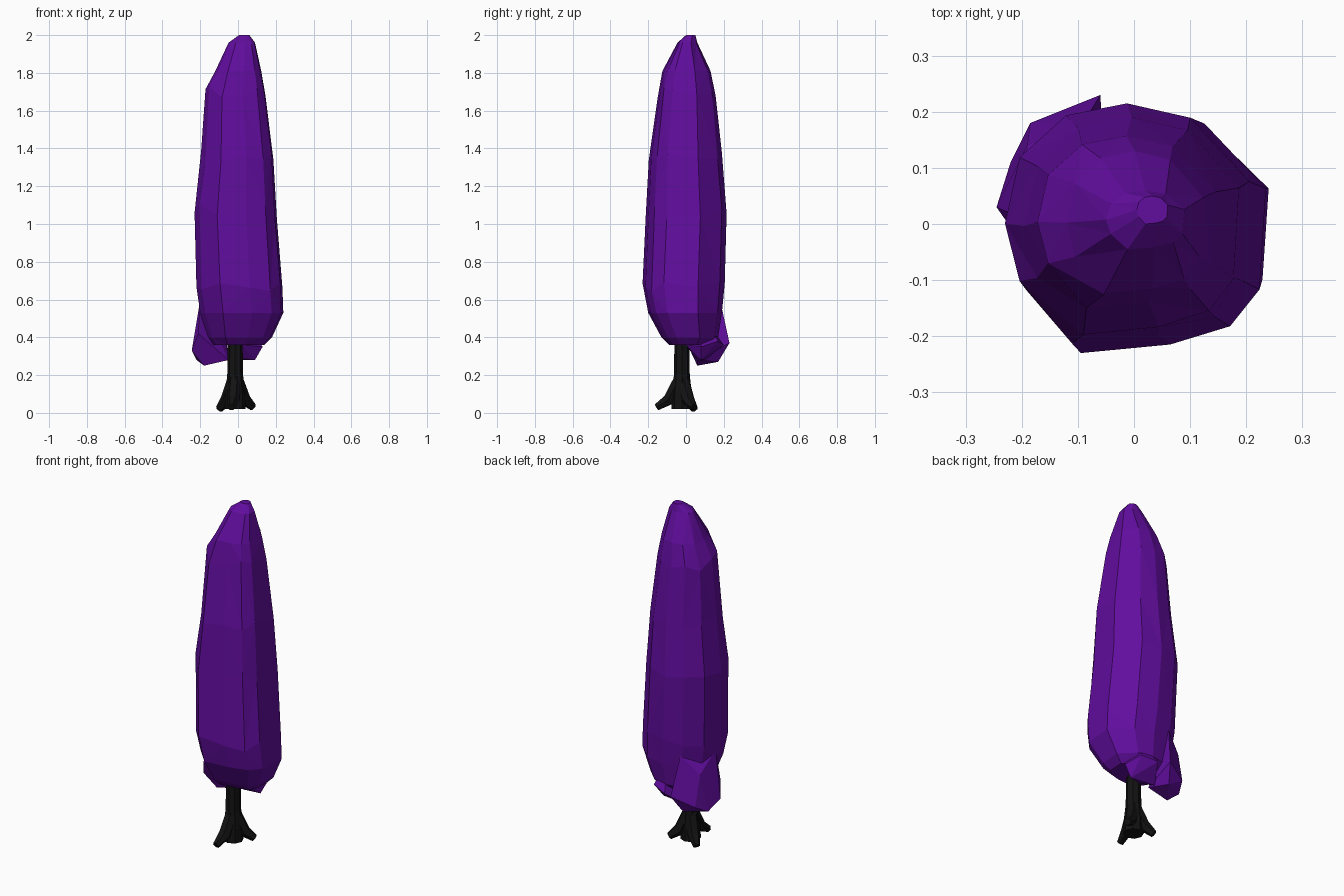
import bpy, bmesh, math, random
from mathutils import Vector

random.seed(4)
cube = bpy.data.objects.get("Cube")
if cube:
    bpy.data.objects.remove(cube)


def material(name, rgb):
    m = bpy.data.materials.new(name)
    m.use_nodes = True
    m.diffuse_color = (*rgb, 1)
    bsdf = next(n for n in m.node_tree.nodes if n.type == 'BSDF_PRINCIPLED')
    bsdf.inputs["Base Color"].default_value = (*rgb, 1)
    return m


purple = material("purple foliage", (0.12, 0.004, 0.34))
bark = material("black bark", (0.006, 0.006, 0.006))


def finish(name, bm, mat):
    bmesh.ops.recalc_face_normals(bm, faces=bm.faces)
    mesh = bpy.data.meshes.new(name)
    bm.to_mesh(mesh)
    bm.free()
    mesh.materials.append(mat)
    obj = bpy.data.objects.new(name, mesh)
    bpy.context.collection.objects.link(obj)
    return obj


def loft(name, rings, mat):
    """Skin a list of equal-length point rings and cap both ends."""
    bm = bmesh.new()
    loops = [[bm.verts.new(p) for p in ring] for ring in rings]
    n = len(loops[0])
    for a, b in zip(loops, loops[1:]):
        for i in range(n):
            j = (i + 1) % n
            bm.faces.new((a[i], a[j], b[j], b[i]))
    bm.faces.new(loops[0][::-1])
    bm.faces.new(loops[-1])
    bmesh.ops.triangulate(bm, faces=bm.faces)
    return finish(name, bm, mat)


def hull(name, points, mat):
    bm = bmesh.new()
    for p in points:
        bm.verts.new(p)
    bmesh.ops.convex_hull(bm, input=bm.verts)
    return finish(name, bm, mat)


def tube(name, path, radii, sides, mat):
    pts = [Vector(p) for p in path]
    rings = []
    for k, p in enumerate(pts):
        d = pts[min(k + 1, len(pts) - 1)] - pts[max(k - 1, 0)]
        q = d.to_track_quat('Z', 'Y')
        ring = []
        for i in range(sides):
            a = math.tau * i / sides
            v = p + q @ Vector((math.cos(a), math.sin(a), 0)) * radii[k]
            v.z = max(v.z, 0)
            ring.append(v)
        rings.append(ring)
    return loft(name, rings, mat)


# Crown: one uneven outline fitted to the extents at each height
outline = [(-0.45, -1), (0.25, -0.93), (0.72, -0.78), (0.95, -0.48),
           (1, 0.35), (0.52, 0.88), (0, 1), (-0.5, 0.9),
           (-0.88, 0.55), (-1, 0), (-0.88, -0.48)]
levels = [  # z, min x, max x, min y, max y
    (0.36, -0.13, 0.14, -0.09, 0.13),
    (0.40, -0.16, 0.18, -0.13, 0.17),
    (0.53, -0.20, 0.24, -0.20, 0.19),
    (0.66, -0.22, 0.235, -0.23, 0.205),
    (1.07, -0.23, 0.205, -0.213, 0.215),
    (1.36, -0.195, 0.187, -0.197, 0.19),
    (1.70, -0.172, 0.145, -0.15, 0.157),
    (1.81, -0.12, 0.123, -0.125, 0.13),
    (1.96, -0.05, 0.09, -0.045, 0.06),
    (2.00, 0.005, 0.06, 0.0, 0.05)]
rings = []
for z, x0, x1, y0, y1 in levels:
    wobble = 0.035 if 0.6 < z < 1.75 else 0
    rings.append([((x0 + x1 + px * (x1 - x0)) / 2,
                   (y0 + y1 + py * (y1 - y0)) / 2,
                   z + random.uniform(-wobble, wobble)) for px, py in outline])
loft("crown", rings, purple)

# Low foliage clumps behind the trunk
hull("large_lower_clump",
     [(-.245, .03, .33), (-.22, .11, .28), (-.18, .06, .25), (-.185, .18, .32),
      (-.06, .23, .37), (-.1, .17, .27), (-.19, .14, .5), (-.09, .18, .6),
      (-.2, .01, .6), (-.05, .06, .28), (-.21, -.02, .42)], purple)
hull("small_lower_clump",
     [(.13, .08, .35), (.09, .08, .28), (0, .05, .29), (.09, .17, .38),
      (0, .2, .36), (.05, .1, .5), (-.06, .1, .28), (.02, .0, .36)], purple)

# Trunk and three splayed roots
cx, cy = -0.015, -0.022
tube("trunk", [(cx, cy, z) for z in (0.02, 0.1, 0.2, 0.45)],
     [0.055, 0.053, 0.042, 0.038], 8, bark)
roots = {"right_root": (-0.1, 0.045, 0.02), "left_root": (0.08, 0.04, 0.03),
         "front_root": (-0.035, -0.155, 0.03)}
for name, (x, y, z) in roots.items():
    middle = (cx + (x - cx) * 0.5, cy + (y - cy) * 0.5, 0.07)
    tube(name, [(cx, cy, 0.2), middle, (x, y, z)], [0.034, 0.035, 0.02], 6, bark)
